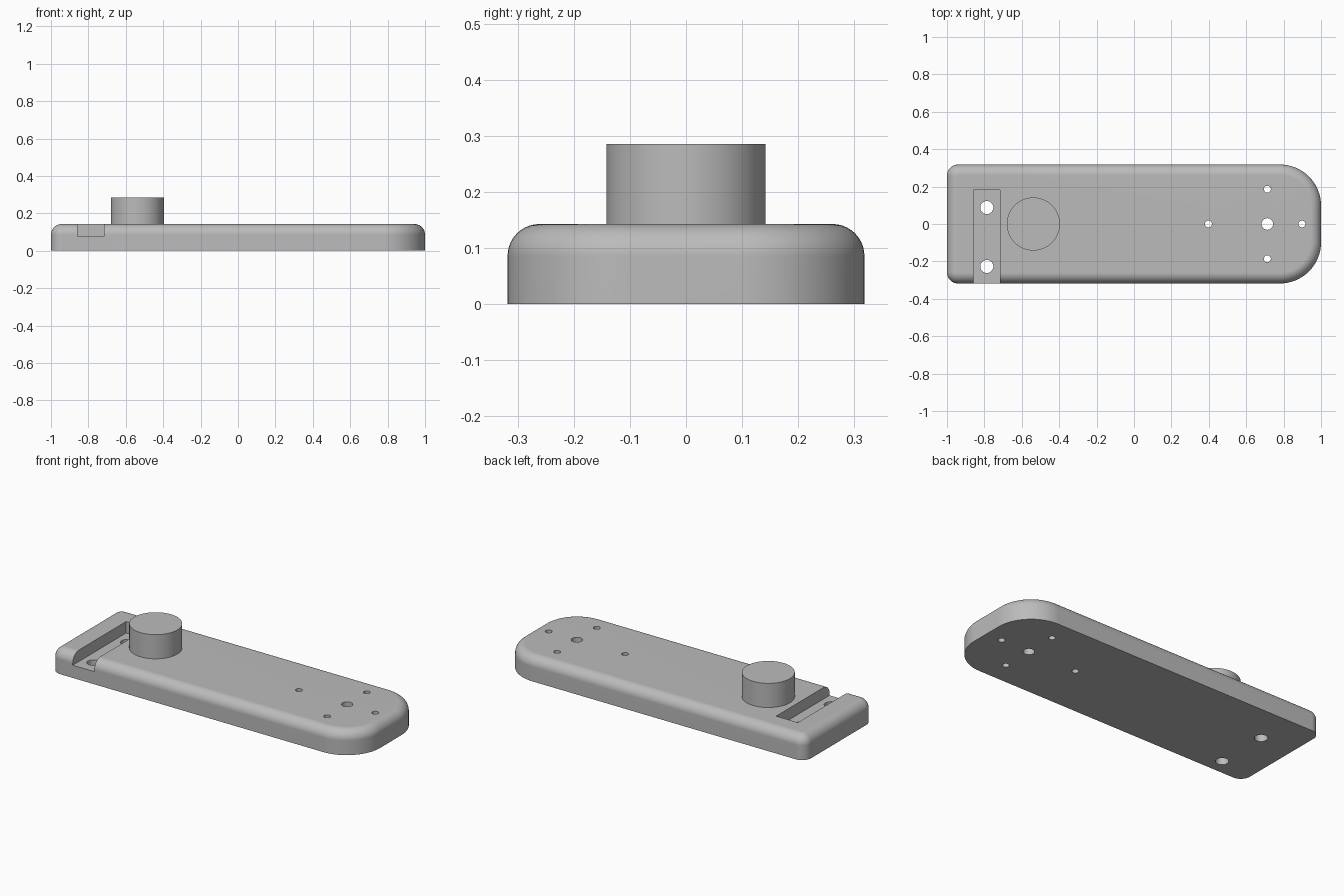
import bpy, bmesh
from math import sin, cos, pi

cube = bpy.data.objects.get("Cube")
if cube:
    bpy.data.objects.remove(cube, do_unlink=True)

HALF_WIDTH, TOP, FILLET = 0.318, 0.143, 0.057
SLOT_FLOOR = 0.075

grey = bpy.data.materials.new("plain grey")
grey.use_nodes = True
grey.diffuse_color = (0.5, 0.5, 0.5, 1)
grey.node_tree.nodes["Principled BSDF"].inputs["Base Color"].default_value = (0.5, 0.5, 0.5, 1)


def make_object(name, bm):
    bmesh.ops.recalc_face_normals(bm, faces=bm.faces[:])
    mesh = bpy.data.meshes.new(name)
    bm.to_mesh(mesh)
    bm.free()
    mesh.materials.append(grey)
    obj = bpy.data.objects.new(name, mesh)
    bpy.context.collection.objects.link(obj)
    return obj


def cylinder(name, x, y, radius, z0, z1, sides=48):
    bpy.ops.mesh.primitive_cylinder_add(vertices=sides, radius=radius, depth=z1 - z0,
                                        location=(x, y, (z0 + z1) / 2))
    obj = bpy.context.object
    obj.name = name
    obj.data.materials.append(grey)
    return obj


def outline(inset, steps=16):
    """Rounded rectangle with wide corners at +x and tight ones at -x."""
    points = []
    for quarter, (sx, sy, r) in enumerate([(1, 1, 0.22), (-1, 1, 0.06),
                                           (-1, -1, 0.06), (1, -1, 0.22)]):
        cx, cy = sx * (1 - r), sy * (HALF_WIDTH - r)
        for i in range(steps + 1):
            a = (quarter + i / steps) * pi / 2
            points.append((cx + (r - inset) * cos(a), cy + (r - inset) * sin(a)))
    return points


def cut(target, cutter):
    cutter.hide_render = True
    mod = target.modifiers.new("cut", "BOOLEAN")
    mod.operation, mod.solver, mod.object = "DIFFERENCE", "EXACT", cutter
    bpy.context.view_layer.objects.active = target
    bpy.ops.object.modifier_apply(modifier=mod.name)
    bpy.data.objects.remove(cutter, do_unlink=True)


def smooth(obj):
    bpy.ops.object.select_all(action="DESELECT")
    obj.select_set(True)
    bpy.context.view_layer.objects.active = obj
    bpy.ops.object.shade_smooth_by_angle(angle=pi / 6)
    mod = obj.modifiers.new("flat face normals", "WEIGHTED_NORMAL")
    mod.keep_sharp = True


# Base plate: stacked outlines with a rounded top edge
levels = [(0, 0)]
for i in range(11):
    a = i / 10 * pi / 2
    levels.append((FILLET * (1 - cos(a)), TOP - FILLET * (1 - sin(a))))
bm = bmesh.new()
rings = [[bm.verts.new((x, y, z)) for x, y in outline(inset)] for inset, z in levels]
for low, high in zip(rings, rings[1:]):
    for i in range(len(low)):
        j = (i + 1) % len(low)
        bm.faces.new((low[i], low[j], high[j], high[i]))
bm.faces.new(rings[0])
bm.faces.new(rings[-1])
plate = make_object("base_plate", bm)

# Slot open to the front
bm = bmesh.new()
bmesh.ops.create_cube(bm, size=1)
x0, x1, y0, y1, z0, z1 = -0.858, -0.716, -0.5, 0.181, SLOT_FLOOR, 0.3
for v in bm.verts:
    v.co = (x1 if v.co.x > 0 else x0, y1 if v.co.y > 0 else y0, z1 if v.co.z > 0 else z0)
cut(plate, make_object("slot_cutter", bm))

# Through holes: two in the slot, one large and four small at the round end
holes = [(-0.787, 0.088, 0.035), (-0.787, -0.227, 0.035), (0.713, 0, 0.031)]
holes += [(x, y, 0.0185) for x, y in [(0.713, 0.186), (0.713, -0.186), (0.398, 0), (0.898, 0)]]
for x, y, r in holes:
    cut(plate, cylinder("hole_cutter", x, y, r, -0.1, 0.3, 32))
smooth(plate)

# Round post on top
smooth(cylinder("round_post", -0.538, 0, 0.142, TOP - 0.002, 0.286, 64))
